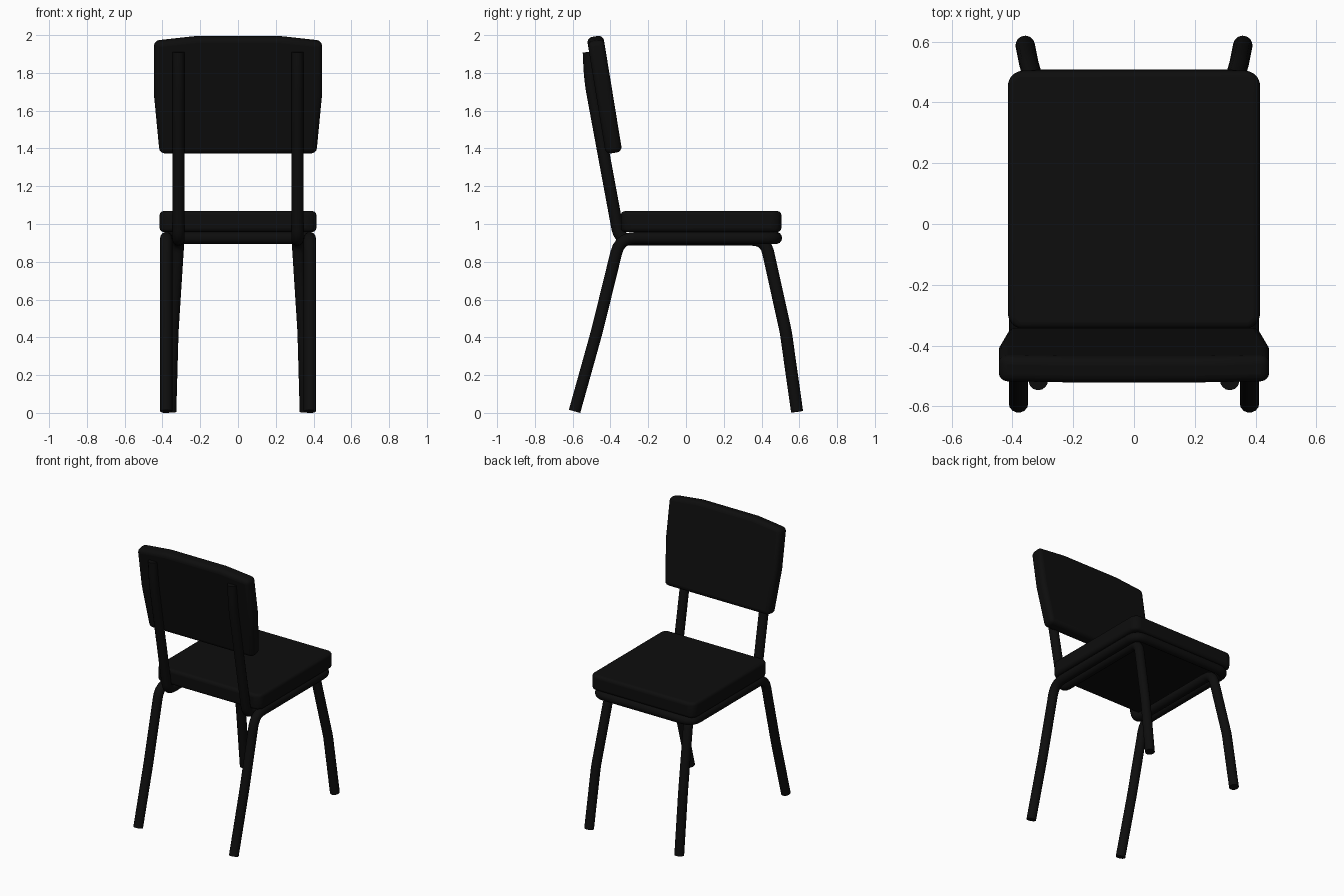
import bpy, bmesh, math
from mathutils import Vector, Matrix

if "Cube" in bpy.data.objects:
    bpy.data.objects.remove(bpy.data.objects["Cube"])

black = bpy.data.materials.new("black")
black.diffuse_color = (0.004, 0.004, 0.004, 1)
black.use_nodes = True
black.node_tree.nodes["Principled BSDF"].inputs["Base Color"].default_value = black.diffuse_color


def finish(ob):
    ob.data.materials.append(black)
    bpy.ops.object.select_all(action='DESELECT')
    ob.select_set(True)
    bpy.context.view_layer.objects.active = ob


def fillet(points, steps=5):
    """Round the corners of a path of (x, y, z, radius) points."""
    out = []
    for i, p in enumerate(points):
        c, r = Vector(p[:3]), p[3]
        if r == 0:
            out.append(c)
            continue
        a = c + (Vector(points[i - 1][:3]) - c).normalized() * r
        b = c + (Vector(points[i + 1][:3]) - c).normalized() * r
        for k in range(steps + 1):
            t = k / steps
            out.append(a * (1 - t) ** 2 + c * 2 * t * (1 - t) + b * t * t)
    return out


def tube(name, points, radius=0.032):
    curve = bpy.data.curves.new(name, 'CURVE')
    curve.dimensions = '3D'
    curve.bevel_depth = radius
    curve.bevel_resolution = 5
    curve.use_fill_caps = True
    path = fillet(points)
    spline = curve.splines.new('POLY')
    spline.points.add(len(path) - 1)
    for sp, p in zip(spline.points, path):
        sp.co = (*p, 1)
    ob = bpy.data.objects.new(name, curve)
    bpy.context.collection.objects.link(ob)
    finish(ob)
    bpy.ops.object.convert(target='MESH')
    bpy.ops.object.shade_smooth_by_angle(angle=math.radians(40))


def cushion(name, outline, depth, bevel, matrix):
    """Extruded 2D outline, centred on its depth, with rounded edges."""
    bm = bmesh.new()
    face = bm.faces.new([bm.verts.new((x, y, -depth / 2)) for x, y in outline])
    ext = bmesh.ops.extrude_face_region(bm, geom=[face])
    verts = [v for v in ext['geom'] if isinstance(v, bmesh.types.BMVert)]
    bmesh.ops.translate(bm, verts=verts, vec=(0, 0, depth))
    bmesh.ops.recalc_face_normals(bm, faces=bm.faces)
    bm.transform(matrix)
    mesh = bpy.data.meshes.new(name)
    bm.to_mesh(mesh)
    bm.free()
    ob = bpy.data.objects.new(name, mesh)
    bpy.context.collection.objects.link(ob)
    mod = ob.modifiers.new("round", 'BEVEL')
    mod.width = bevel
    mod.segments = 4
    mod.limit_method = 'ANGLE'
    mod.angle_limit = math.radians(30)
    finish(ob)
    bpy.ops.object.shade_smooth_by_angle(angle=math.radians(40))


# Seat pad with rounded corners
w, y0, y1, c = 0.415, -0.345, 0.505, 0.03
half = [(w - c, y0), (w, y0 + c), (w, y1 - c), (w - c, y1)]
cushion("seat", half + [(-x, y) for x, y in reversed(half)], 0.11, 0.035,
        Matrix.Translation((0, 0, 1.013)))

# Tilted backrest, wider and slightly crowned at the top
half = [(0.415, -0.315), (0.445, 0.0), (0.445, 0.285), (0.22, 0.31)]
cushion("backrest", half + [(-x, y) for x, y in reversed(half)], 0.088, 0.028,
        Matrix.Translation((0, -0.432, 1.687))
        @ Matrix.Rotation(math.radians(90 + 9.3), 4, 'X'))

# Rear legs joined by the frame loop under the seat
half = [(0.38, -0.59, 0.008, 0), (0.38, -0.472, 0.43, 0.05),
        (0.38, -0.35, 0.926, 0.08), (0.38, 0.477, 0.926, 0.07)]
tube("rear_legs_and_seat_frame",
     half + [(-x, y, z, r) for x, y, z, r in reversed(half)])

# Front legs running under the seat and up into the back posts
for side, s in (("left", -1), ("right", 1)):
    tube(side + "_front_leg_and_back_post",
         [(s * x, y, z, r) for x, y, z, r in (
             (0.358, 0.588, 0.006, 0), (0.346, 0.528, 0.43, 0.03),
             (0.315, 0.42, 0.917, 0.07), (0.315, -0.352, 0.917, 0.06),
             (0.315, -0.508, 1.76, 0.08), (0.315, -0.515, 1.91, 0))])
